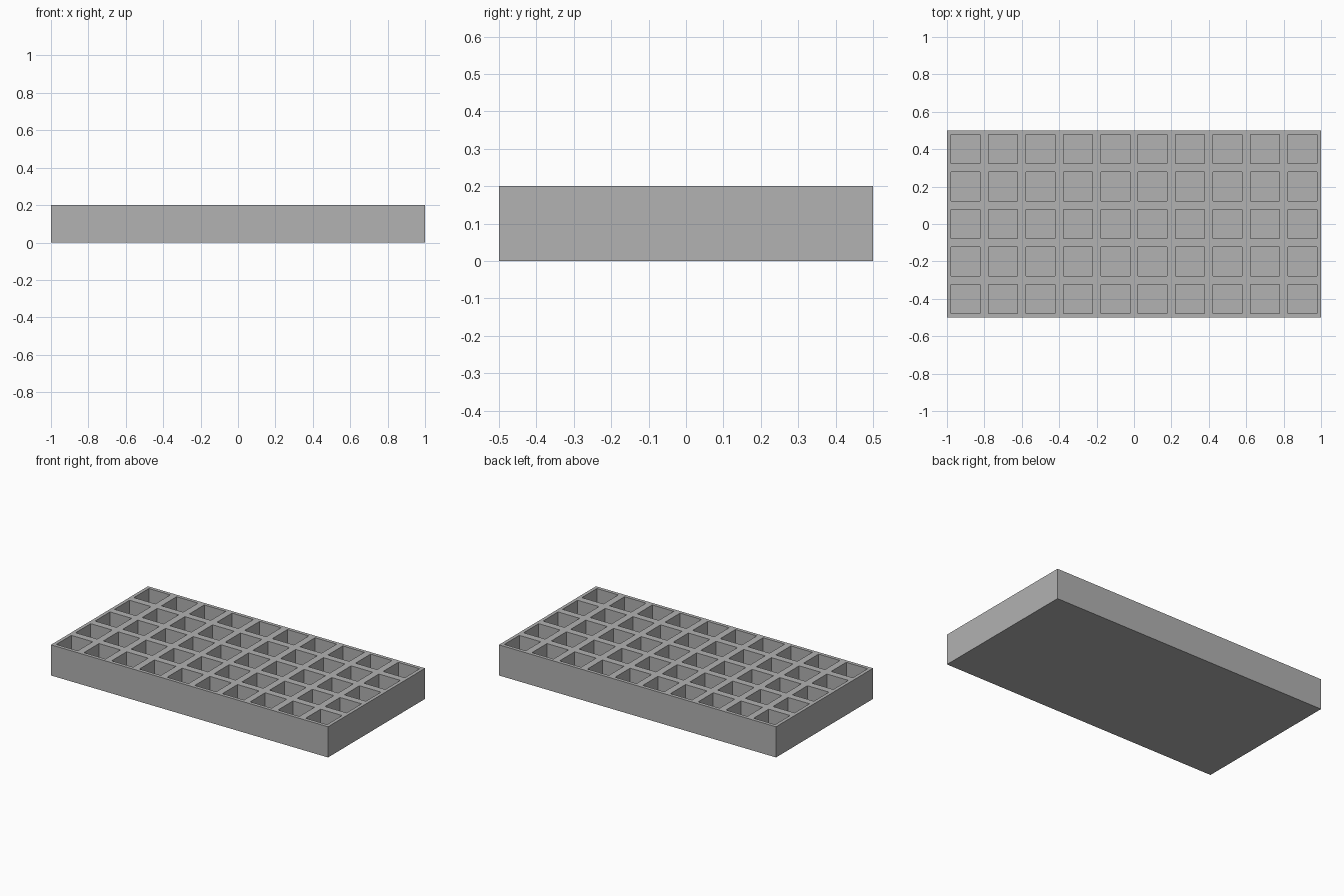
import bpy
import bmesh
from mathutils import Vector

cube = bpy.data.objects.get("Cube")
if cube:
    bpy.data.objects.remove(cube, do_unlink=True)

COLUMNS, ROWS = 10, 5
CELL = 0.2
HEIGHT = 0.2
RIM = 0.0225
DEPTH = 0.16

# Grey material
grey = bpy.data.materials.new("plain grey")
grey.use_nodes = True
colour = (0.445, 0.445, 0.445, 1)
grey.diffuse_color = colour
grey.node_tree.nodes["Principled BSDF"].inputs["Base Color"].default_value = colour

bm = bmesh.new()

# Top sheet, one face per compartment
bmesh.ops.create_grid(bm, x_segments=COLUMNS, y_segments=ROWS, size=1)
for v in bm.verts:
    v.co = Vector((v.co.x * COLUMNS * CELL / 2, v.co.y * ROWS * CELL / 2, HEIGHT))
cells = list(bm.faces)

# Outer walls and closed base
outline = [e for e in bm.edges if e.is_boundary]
walls = bmesh.ops.extrude_edge_only(bm, edges=outline)["geom"]
for v in walls:
    if isinstance(v, bmesh.types.BMVert):
        v.co.z = 0
base_edges = [e for e in bm.edges if e.is_boundary]
bmesh.ops.contextual_create(bm, geom=base_edges)
bmesh.ops.recalc_face_normals(bm, faces=bm.faces)

# Straight-sided compartments sunk into the top
bmesh.ops.inset_individual(bm, faces=cells, thickness=RIM, use_even_offset=True)
bmesh.ops.inset_individual(bm, faces=cells, thickness=0, depth=-DEPTH)

mesh = bpy.data.meshes.new("compartment_tray")
bm.to_mesh(mesh)
bm.free()
mesh.materials.append(grey)
tray = bpy.data.objects.new("compartment_tray", mesh)
bpy.context.collection.objects.link(tray)
